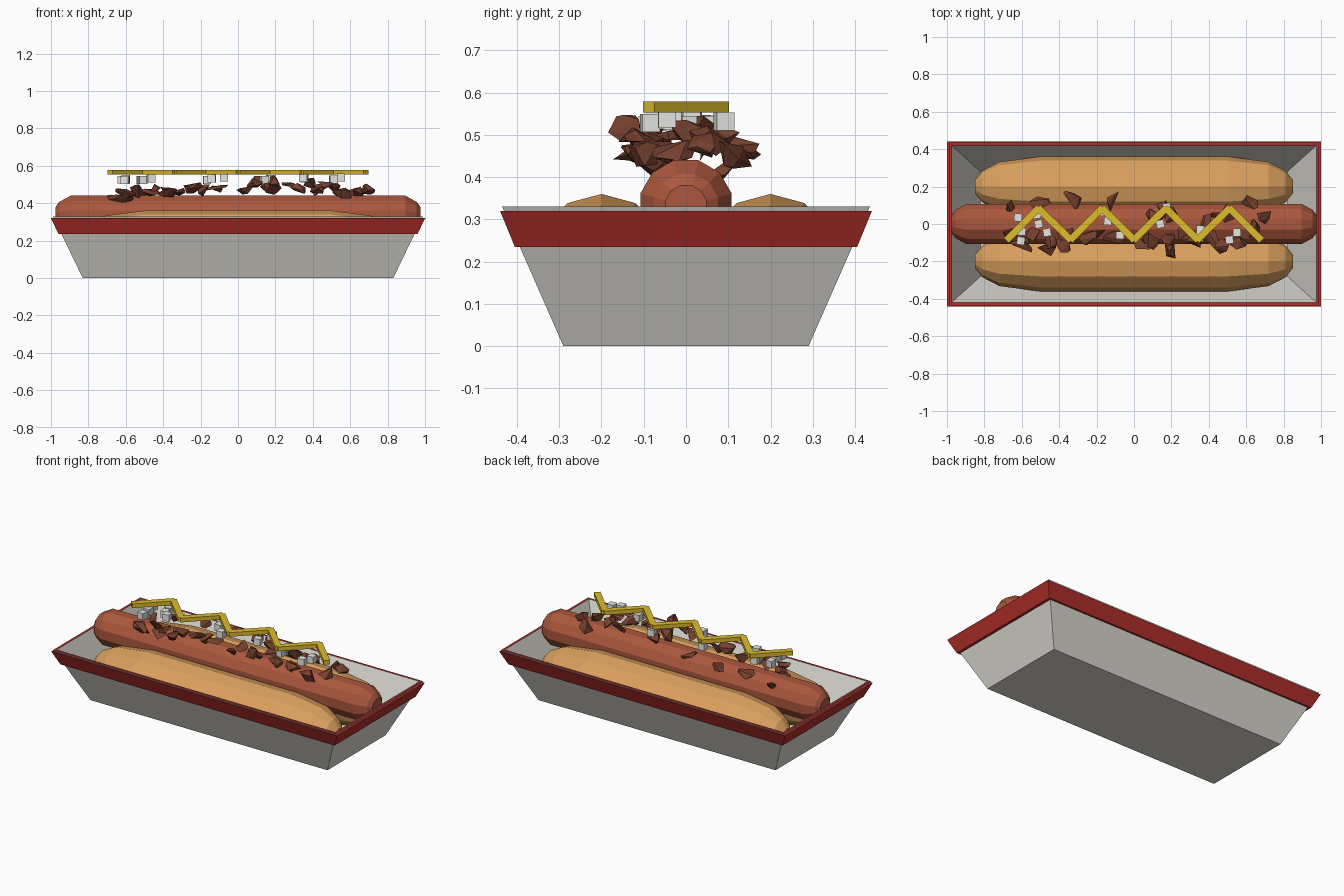
import bpy, bmesh, math, random
from mathutils import Vector, Matrix, Euler

if "Cube" in bpy.data.objects:
    bpy.data.objects.remove(bpy.data.objects["Cube"])

random.seed(7)


def mat(name, *srgb):
    m = bpy.data.materials.new(name)
    m.diffuse_color = [((c + 0.055) / 1.055) ** 2.4 for c in srgb] + [1]
    m.use_nodes = True
    m.node_tree.nodes["Principled BSDF"].inputs["Base Color"].default_value = m.diffuse_color
    return m


PAPER = mat("paper grey", 0.87, 0.86, 0.83)
RED = mat("red trim", 0.70, 0.18, 0.165)
BUN = mat("bun tan", 0.86, 0.63, 0.37)
SAUSAGE = mat("sausage brown", 0.67, 0.34, 0.24)
CHILI = mat("chili brown", 0.46, 0.25, 0.18)
ONION = mat("onion white", 0.90, 0.90, 0.89)
MUSTARD = mat("mustard yellow", 0.87, 0.74, 0.17)


def finish(name, bm, *mats):
    bmesh.ops.recalc_face_normals(bm, faces=bm.faces)
    me = bpy.data.meshes.new(name)
    bm.to_mesh(me)
    bm.free()
    for m in mats:
        me.materials.append(m)
    ob = bpy.data.objects.new(name, me)
    bpy.context.collection.objects.link(ob)
    return ob


def bridge(bm, a, b):
    n = len(a)
    for i in range(n):
        bm.faces.new((a[i], a[(i + 1) % n], b[(i + 1) % n], b[i]))


def rect(bm, x, y, z):
    return [bm.verts.new((sx * x, sy * y, z))
            for sx, sy in ((-1, -1), (1, -1), (1, 1), (-1, 1))]


def tube(name, stations, sides, phase, y, z, m):
    """Rounded body along x, from mirrored (x, radius) stations."""
    full = [(-x, r) for x, r in reversed(stations)] + stations
    bm = bmesh.new()
    rings = []
    for x, r in full:
        ring = []
        for i in range(sides):
            a = math.tau * (i + phase) / sides
            ring.append(bm.verts.new((x, y + r * math.cos(a), z + r * math.sin(a))))
        rings.append(ring)
    for a, b in zip(rings, rings[1:]):
        bridge(bm, a, b)
    bm.faces.new(rings[0])
    bm.faces.new(rings[-1])
    return finish(name, bm, m)


# Paper tray: sloped walls, open top, red upper edge
bm = bmesh.new()
loops = [rect(bm, 0.83, 0.29, 0), rect(bm, 0.99, 0.435, 0.33),
         rect(bm, 0.975, 0.42, 0.33), rect(bm, 0.82, 0.28, 0.015)]
for a, b in zip(loops, loops[1:]):
    bridge(bm, a, b)
bm.faces.new(loops[0])
bm.faces.new(loops[-1])
for f in bm.faces:
    if f.calc_center_median().z > 0.32:
        f.material_index = 1
finish("tray", bm, PAPER, RED)

# Red band around the tray
bm = bmesh.new()
loops = [rect(bm, 0.94, 0.39, 0.235), rect(bm, 0.96, 0.405, 0.235),
         rect(bm, 1.0, 0.44, 0.32), rect(bm, 0.98, 0.427, 0.32)]
for a, b in zip(loops, loops[1:] + loops[:1]):
    bridge(bm, a, b)
finish("tray_band", bm, RED)

# Bun halves and sausage
bun = [(0.505, 0.16), (0.72, 0.132), (0.81, 0.085), (0.85, 0.035)]
for side, label in ((-1, "front"), (1, "back")):
    tube("bun_" + label, bun, 12, 0, side * 0.2, 0.2, BUN)
tube("sausage", [(0.895, 0.112), (0.955, 0.078), (0.975, 0.05)], 12, 0.5, 0, 0.332, SAUSAGE)

# Chili chunks: irregular hulls piled along the sausage
chunks = [(-.66, -.03), (-.66, .07), (-.50, .11), (-.33, .13), (-.11, .12),
          (-.62, -.09), (-.54, -.06), (-.46, -.09), (-.37, -.05), (-.39, -.11),
          (-.60, -.12), (-.47, -.14), (-.24, -.07), (-.18, -.02), (-.11, -.08),
          (.04, -.10), (.09, -.08), (.17, -.09), (.19, -.14), (.19, .04),
          (.27, -.06), (.32, -.10), (.10, .04), (.15, .08), (.44, .04),
          (.39, .0), (.51, .05), (.62, .11), (.68, .04), (.43, -.08),
          (.56, -.10), (.46, -.12), (.64, -.03)]
bm = bmesh.new()
for x, y in chunks:
    c = Vector((x, y, 0.497 - 0.055 * (abs(x - 0.1) / 0.65) ** 2 + random.uniform(-.02, .02)))
    rot = Euler((random.uniform(-.5, .5), random.uniform(-.4, .4), random.uniform(0, 6.3))).to_matrix()
    pts = []
    for i in range(9):
        d = Vector([random.gauss(0, 1) for _ in range(3)]).normalized()
        pts.append(bm.verts.new(c + rot @ Vector((d.x * .062, d.y * .045, d.z * .032))))
    res = bmesh.ops.convex_hull(bm, input=pts)
    junk = {g for g in res["geom_interior"] + res["geom_unused"] if isinstance(g, bmesh.types.BMVert)}
    bmesh.ops.delete(bm, geom=list(junk), context='VERTS')
finish("chili_chunks", bm, CHILI)

# Diced onion
dice = [(-.62, .035), (-.60, -.04), (-.605, -.09), (-.51, .0), (-.465, -.045),
        (-.52, .05), (-.165, .065), (-.14, .015), (-.075, -.06), (.175, .09),
        (.14, .0), (.355, -.03), (.35, -.07), (.55, -.045), (.51, -.085)]
bm = bmesh.new()
for x, y in dice:
    z = 0.53 + random.uniform(-.008, .008)
    m = (Matrix.Translation((x, y, z)) @ Matrix.Rotation(random.uniform(-.25, .25), 4, 'Z'))
    bmesh.ops.create_cube(bm, size=0.042, matrix=m)
finish("onion_dice", bm, ONION)

# Mustard zigzag: eight flat strips
bm = bmesh.new()
for i in range(8):
    s = 1 if i % 2 == 0 else -1
    m = (Matrix.Translation((-0.595 + 0.17 * i, 0, 0.566))
         @ Matrix.Rotation(s * math.atan2(0.168, 0.17), 4, 'Z')
         @ Matrix.Diagonal((0.25, 0.038, 0.026, 1)))
    bmesh.ops.create_cube(bm, size=1, matrix=m)
finish("mustard_zigzag", bm, MUSTARD)
